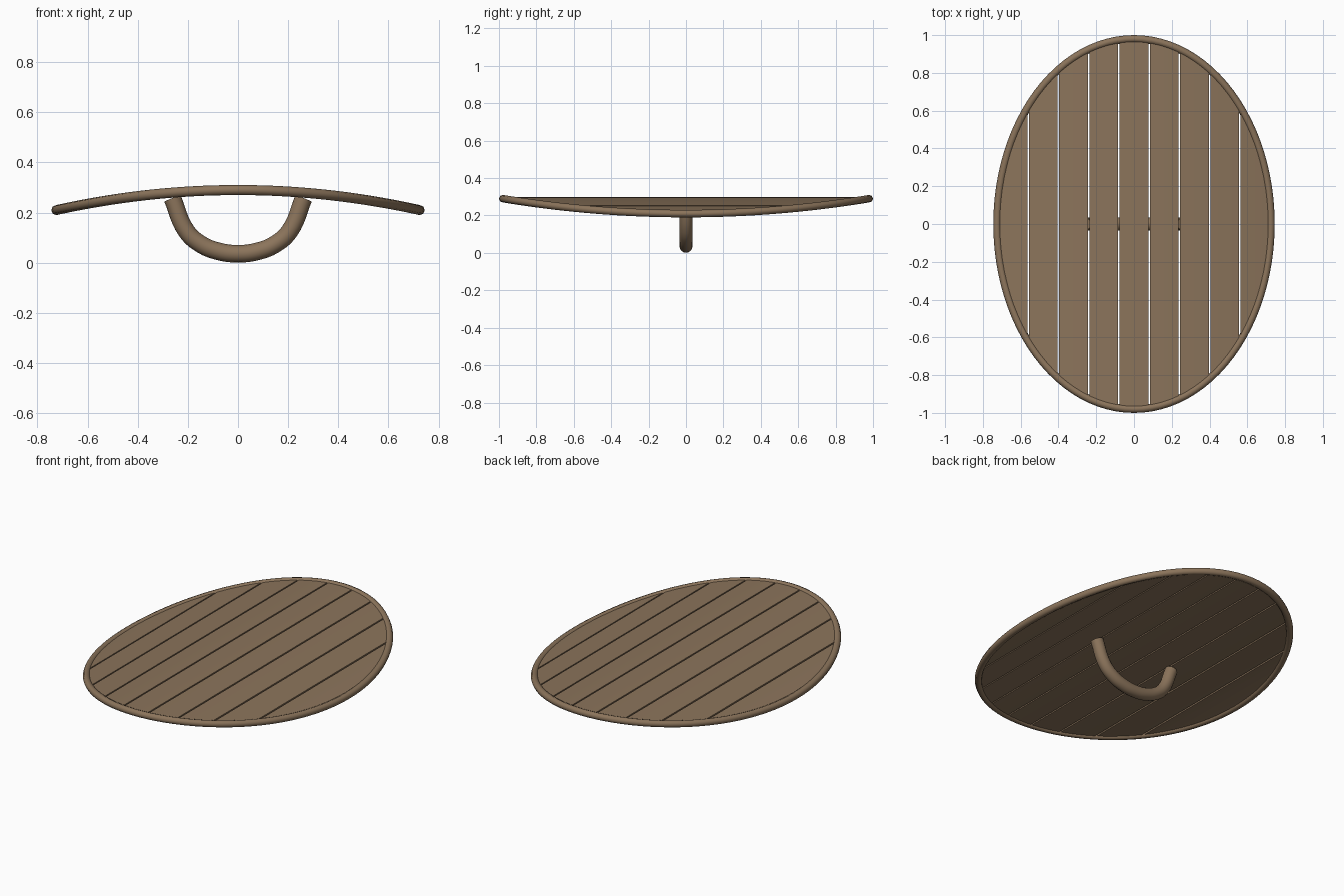
import bpy, bmesh, math

cube = bpy.data.objects.get("Cube")
if cube:
    bpy.data.objects.remove(cube, do_unlink=True)

A, B = 0.725, 0.98          # half width and half length of the oval
CROWN, DROP = 0.29, 0.08    # height at the middle, fall towards the sides


def height(x):
    return CROWN - DROP * (x / A) ** 2


def material(name, color):
    m = bpy.data.materials.new(name)
    m.use_nodes = True
    m.diffuse_color = color
    m.node_tree.nodes["Principled BSDF"].inputs["Base Color"].default_value = color
    return m


wood = material("brown wood", (0.26, 0.175, 0.105, 1))


def plank(name, x0, x1, thickness=0.02, steps=8):
    """Bowed board whose ends follow the oval."""
    bm = bmesh.new()
    rings = []
    for i in range(steps + 1):
        x = x0 + (x1 - x0) * i / steps
        y = (B - 0.005) * math.sqrt(max(0, 1 - (x / A) ** 2))
        top = height(x) + thickness / 2
        rings.append([bm.verts.new(p) for p in (
            (x, -y, top), (x, y, top), (x, y, top - thickness), (x, -y, top - thickness))])
    for a, b in zip(rings, rings[1:]):
        for k in range(4):
            bm.faces.new((a[k], b[k], b[(k + 1) % 4], a[(k + 1) % 4]))
    bm.faces.new(rings[0])
    bm.faces.new(rings[-1][::-1])
    bmesh.ops.recalc_face_normals(bm, faces=bm.faces)
    me = bpy.data.meshes.new(name)
    bm.to_mesh(me)
    bm.free()
    me.materials.append(wood)
    ob = bpy.data.objects.new(name, me)
    bpy.context.collection.objects.link(ob)
    return ob


def tube(name, points, radius, kind, closed=False, sides=2):
    """Round bar along a path."""
    cu = bpy.data.curves.new(name, "CURVE")
    cu.dimensions = "3D"
    cu.twist_mode = "Z_UP"
    cu.bevel_depth = radius
    cu.bevel_resolution = sides
    cu.use_fill_caps = not closed
    sp = cu.splines.new(kind)
    if kind == "BEZIER":
        sp.bezier_points.add(len(points) - 1)
        for bp, p in zip(sp.bezier_points, points):
            bp.co = p
            bp.handle_left_type = bp.handle_right_type = "AUTO"
        sp.resolution_u = 6
    else:
        sp.points.add(len(points) - 1)
        for bp, p in zip(sp.points, points):
            bp.co = (*p, 1)
    sp.use_cyclic_u = closed
    cu.materials.append(wood)
    ob = bpy.data.objects.new(name, cu)
    bpy.context.collection.objects.link(ob)
    # turn the curve into a mesh and smooth it
    for o in bpy.context.selected_objects:
        o.select_set(False)
    bpy.context.view_layer.objects.active = ob
    ob.select_set(True)
    bpy.ops.object.convert(target="MESH")
    bpy.ops.object.shade_smooth_by_angle(angle=math.radians(50))
    return ob


# Nine boards with narrow gaps
PITCH, GAP = 0.16, 0.008
for i in range(-4, 5):
    mid = i * PITCH
    half = (PITCH - GAP) / 2
    plank(f"plank_{i + 5}", mid - half, mid + half)

# Rim around the oval
ring = []
for i in range(96):
    t = math.tau * i / 96
    x, y = A * math.cos(t), B * math.sin(t)
    ring.append((x, y, height(x)))
tube("rim", ring, 0.02, "POLY", closed=True)

# Grip on the underside
side = [(0.262, 0.258), (0.205, 0.125), (0.15, 0.075), (0.08, 0.046)]
path = [(-x, 0, z) for x, z in side] + [(0, 0, 0.036)] + [(x, 0, z) for x, z in side[::-1]]
tube("handle", path, 0.035, "BEZIER", sides=6)
